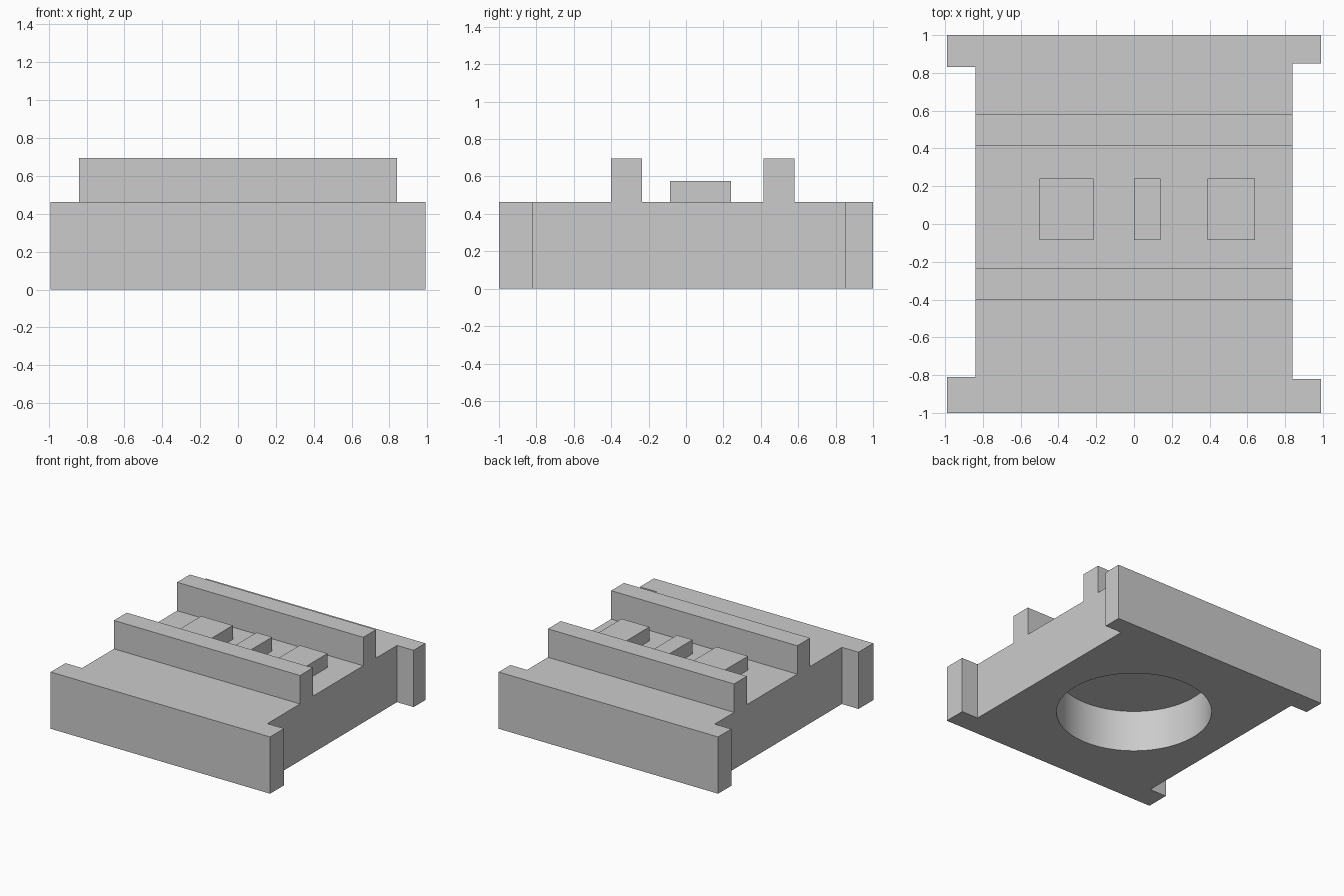
import bpy, bmesh

old = bpy.data.objects.get("Cube")
if old:
    bpy.data.objects.remove(old, do_unlink=True)

GREY = (0.6, 0.6, 0.6, 1)
grey = bpy.data.materials.new("plain grey")
grey.use_nodes = True
grey.diffuse_color = GREY
grey.node_tree.nodes["Principled BSDF"].inputs["Base Color"].default_value = GREY


def extrude(name, outline, z0, z1):
    """Solid from a counter-clockwise plan outline."""
    bm = bmesh.new()
    base = bm.faces.new([bm.verts.new((x, y, z0)) for x, y in outline])
    top = bmesh.ops.extrude_face_region(bm, geom=[base])["geom"]
    for v in top:
        if isinstance(v, bmesh.types.BMVert):
            v.co.z = z1
    bmesh.ops.recalc_face_normals(bm, faces=bm.faces)
    mesh = bpy.data.meshes.new(name)
    bm.to_mesh(mesh)
    bm.free()
    mesh.materials.append(grey)
    obj = bpy.data.objects.new(name, mesh)
    bpy.context.collection.objects.link(obj)
    return obj


def block(name, x0, x1, y0, y1, z0, z1):
    return extrude(name, [(x0, y0), (x1, y0), (x1, y1), (x0, y1)], z0, z1)


DECK = 0.463
FLANGE, WAIST = 0.99, 0.84

# Base slab with wider flanges at the front and back
slab = extrude("base_slab", [
    (-FLANGE, -1), (FLANGE, -1), (FLANGE, -0.82), (WAIST, -0.82),
    (WAIST, 0.85), (FLANGE, 0.85), (FLANGE, 1), (-FLANGE, 1),
    (-FLANGE, 0.83), (-WAIST, 0.83), (-WAIST, -0.81), (-FLANGE, -0.81)], 0, DECK)

# Blind round recess in the underside
bpy.ops.mesh.primitive_cylinder_add(vertices=96, radius=0.58, depth=0.68, location=(0, 0, 0))
cutter = bpy.context.object
cutter.name = "recess_cutter"
cutter.data.materials.append(grey)
cutter.hide_render = True
cut = slab.modifiers.new("recess", "BOOLEAN")
cut.object = cutter
cut.solver = "EXACT"
bpy.context.view_layer.objects.active = slab
bpy.ops.object.select_all(action="DESELECT")
slab.select_set(True)
bpy.ops.object.modifier_apply(modifier=cut.name)
bpy.data.objects.remove(cutter, do_unlink=True)
bpy.ops.object.shade_smooth_by_angle()

# Two cross rails on the deck
for name, y0, y1 in (("front_rail", -0.4, -0.235), ("back_rail", 0.415, 0.58)):
    block(name, -WAIST, WAIST, y0, y1, DECK, 0.695)

# Plain raised pads between the rails
for name, x0, x1 in (("right_pad", -0.5, -0.215), ("middle_pad", 0, 0.14), ("left_pad", 0.39, 0.64)):
    block(name, x0, x1, -0.085, 0.24, DECK, 0.577)
